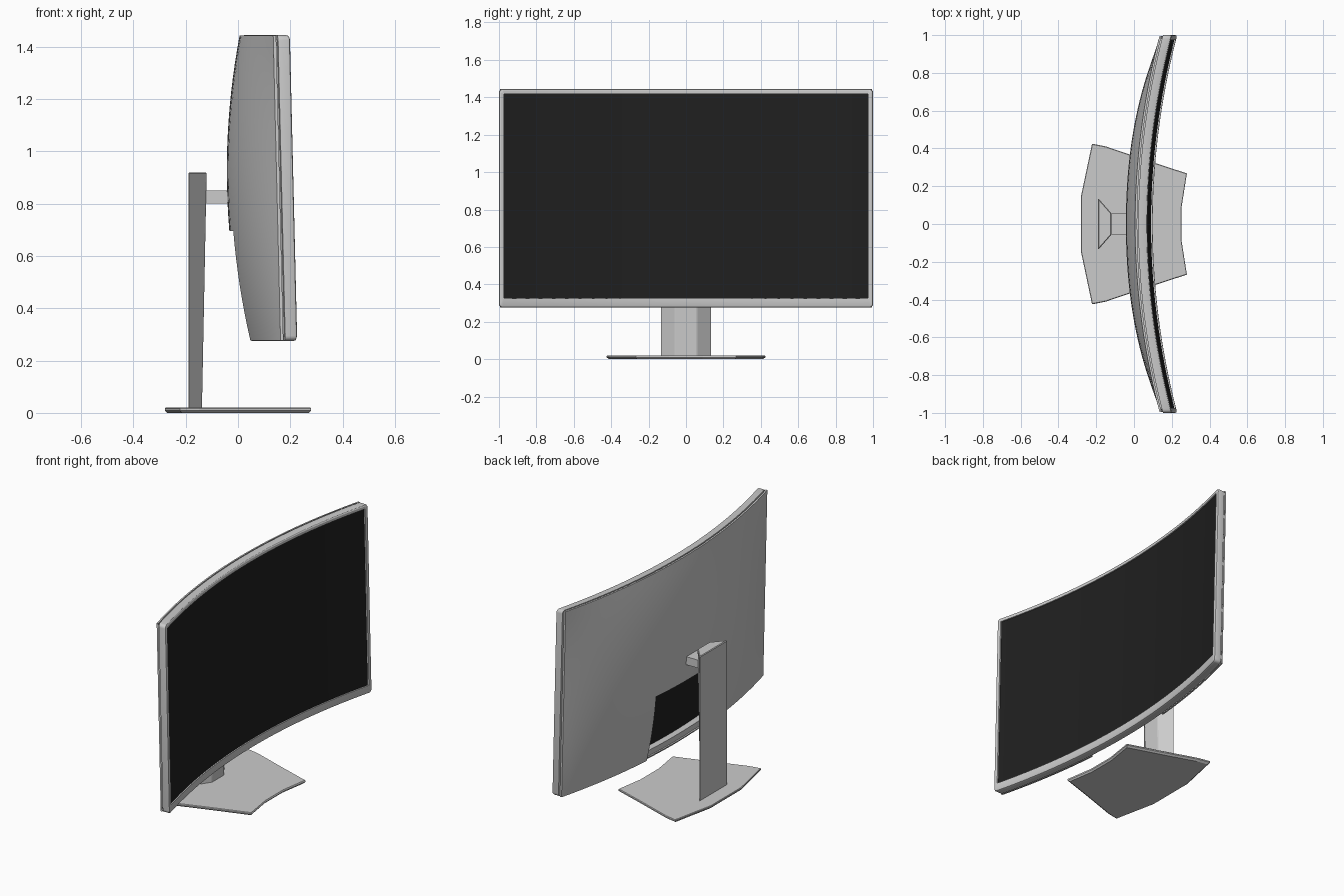
import bpy, bmesh, math

if "Cube" in bpy.data.objects:
    bpy.data.objects.remove(bpy.data.objects["Cube"])

def finish(name, bm, bend=False, angle=30, mat=None):
    """Turn a bmesh into an object, optionally wrapping it on the curved, tilted panel."""
    if bend:
        for v in bm.verts:
            v.co.x += 0.13 * v.co.y ** 2 - 0.024 * (v.co.z - 0.86)
    bmesh.ops.recalc_face_normals(bm, faces=bm.faces)
    me = bpy.data.meshes.new(name)
    bm.to_mesh(me)
    bm.free()
    ob = bpy.data.objects.new(name, me)
    bpy.context.collection.objects.link(ob)
    if mat:
        me.materials.append(mat)
    bpy.ops.object.select_all(action='DESELECT')
    ob.select_set(True)
    bpy.context.view_layer.objects.active = ob
    if angle:
        bpy.ops.object.shade_smooth_by_angle(angle=math.radians(angle))
    return ob

def rounded_rect(w, z0, z1, r, n=28, c=4):
    """Closed (y, z) outline, long sides divided so they can be bent."""
    pts = []
    corners = [(w - r, z0 + r, -90), (w - r, z1 - r, 0), (-w + r, z1 - r, 90), (-w + r, z0 + r, 180)]
    for i, (cy, cz, a0) in enumerate(corners):
        for k in range(c + 1):
            a = math.radians(a0 + 90 * k / c)
            pts.append((cy + r * math.cos(a), cz + r * math.sin(a)))
        if i % 2:
            s, z = (1, z1) if i == 1 else (-1, z0)
            pts += [(s * (w - r) * (1 - 2 * k / n), z) for k in range(1, n)]
    return pts

def skin(loops, closed=False, caps=False):
    """Bridge equal-length loops of 3D points."""
    bm = bmesh.new()
    rings = [[bm.verts.new(p) for p in loop] for loop in loops]
    n = len(rings[0])
    pairs = list(zip(rings, rings[1:])) + ([(rings[-1], rings[0])] if closed else [])
    for a, b in pairs:
        for i in range(n):
            j = (i + 1) % n
            bm.faces.new((a[i], a[j], b[j], b[i]))
    if caps:
        bm.faces.new(rings[0])
        bm.faces.new(rings[-1])
    return bm

def ring(depth, w, z0, z1, r):
    # corner arcs first, then the remaining long side, ordered counter-clockwise
    return [(depth, y, z) for y, z in rounded_rect(w, z0, z1, r)]

def span(a, b, n):
    return [a + (b - a) * i / n for i in range(n)]

def grid(ys, zs, depth, skip=lambda y, z: False):
    bm = bmesh.new()
    v = [[bm.verts.new((depth(y, z), y, z)) for z in zs] for y in ys]
    for i in range(len(ys) - 1):
        for j in range(len(zs) - 1):
            if not skip((ys[i] + ys[i + 1]) / 2, (zs[j] + zs[j + 1]) / 2):
                bm.faces.new((v[i][j], v[i + 1][j], v[i + 1][j + 1], v[i][j + 1]))
    return bm

black = bpy.data.materials.new("screen_black")
black.diffuse_color = (0.014, 0.014, 0.014, 1)
black.use_nodes = True
black.node_tree.nodes["Principled BSDF"].inputs["Base Color"].default_value = black.diffuse_color

# Curved bezel frame
inner = (0.975, 0.325, 1.42, 0.003)
finish("bezel", skin([
    ring(0.037, 1.0, 0.275, 1.445, 0.02),
    ring(0.074, 1.0, 0.275, 1.445, 0.02),
    ring(0.081, 0.997, 0.278, 1.442, 0.018),
    ring(0.085, 0.990, 0.287, 1.436, 0.014),
    ring(0.085, *inner), ring(0.077, *inner), ring(0.037, *inner)], closed=True), bend=True)

# Screen surface, also visible through the opening in the back
finish("screen", grid(span(-0.98, 0.98, 28) + [0.98], [0.32, 1.425],
                      lambda y, z: 0.077), bend=True, mat=black)

# Recessed seam between bezel and back shell
finish("seam", skin([ring(0.026, 0.985, 0.29, 1.43, 0.012),
                     ring(0.040, 0.985, 0.29, 1.43, 0.012)]), bend=True)

# Bulging back shell with cable opening at the bottom
W, Z0, Z1, OPEN_Y, OPEN_Z = 0.995, 0.277, 1.443, 0.32, 0.695

def bulge(y, z):
    t = (z - 0.86) / 0.583
    return 0.02 - 0.062 * max(0, 1 - abs(y / W) ** 3) * max(0, 1 - t * t)

ys = span(-W, -OPEN_Y, 14) + span(-OPEN_Y, OPEN_Y, 12) + span(OPEN_Y, W, 14) + [W]
zs = span(Z0, OPEN_Z, 8) + span(OPEN_Z, Z1, 14) + [Z1]
bm = grid(ys, zs, bulge, lambda y, z: abs(y) < OPEN_Y and z < OPEN_Z)
bmesh.ops.delete(bm, geom=[v for v in bm.verts if not v.link_faces], context='VERTS')
out = bmesh.ops.extrude_edge_only(bm, edges=[e for e in bm.edges if e.is_boundary])
for v in out["geom"]:
    if isinstance(v, bmesh.types.BMVert):
        v.co.x = 0.031
finish("back_shell", bm, bend=True)

# Stand column, trapezoid section tapering to the bottom
def column_section(front, z):
    return [(-0.19, -0.137, z), (front, -0.057, z), (front, 0.057, z), (-0.19, 0.137, z)]

ob = finish("stand_column", skin([column_section(-0.138, 0.015), column_section(-0.12, 0.92)],
                                 caps=True), angle=None)
bev = ob.modifiers.new("edge", 'BEVEL')
bev.width, bev.segments = 0.004, 1

# Arm joining column and shell
finish("stand_arm", skin([[(x, -0.055, 0.80), (x, 0.055, 0.80), (x, 0.055, 0.85), (x, -0.055, 0.85)]
                          for x in (-0.135, -0.025)], caps=True), angle=None)

# Flared base plate with undercut rim
half = [(-0.28, 0.15), (-0.222, 0.425), (-0.15, 0.411), (0.08, 0.333), (0.28, 0.268), (0.252, 0.09)]
outline = half + [(x, -y) for x, y in reversed(half)]

def base_loop(s, z):
    return [(x * s, y * s, z) for x, y in outline]

finish("stand_base", skin([base_loop(0.965, 0.0), base_loop(1, 0.009), base_loop(1, 0.016),
                           base_loop(0.99, 0.02)], caps=True), angle=None)
